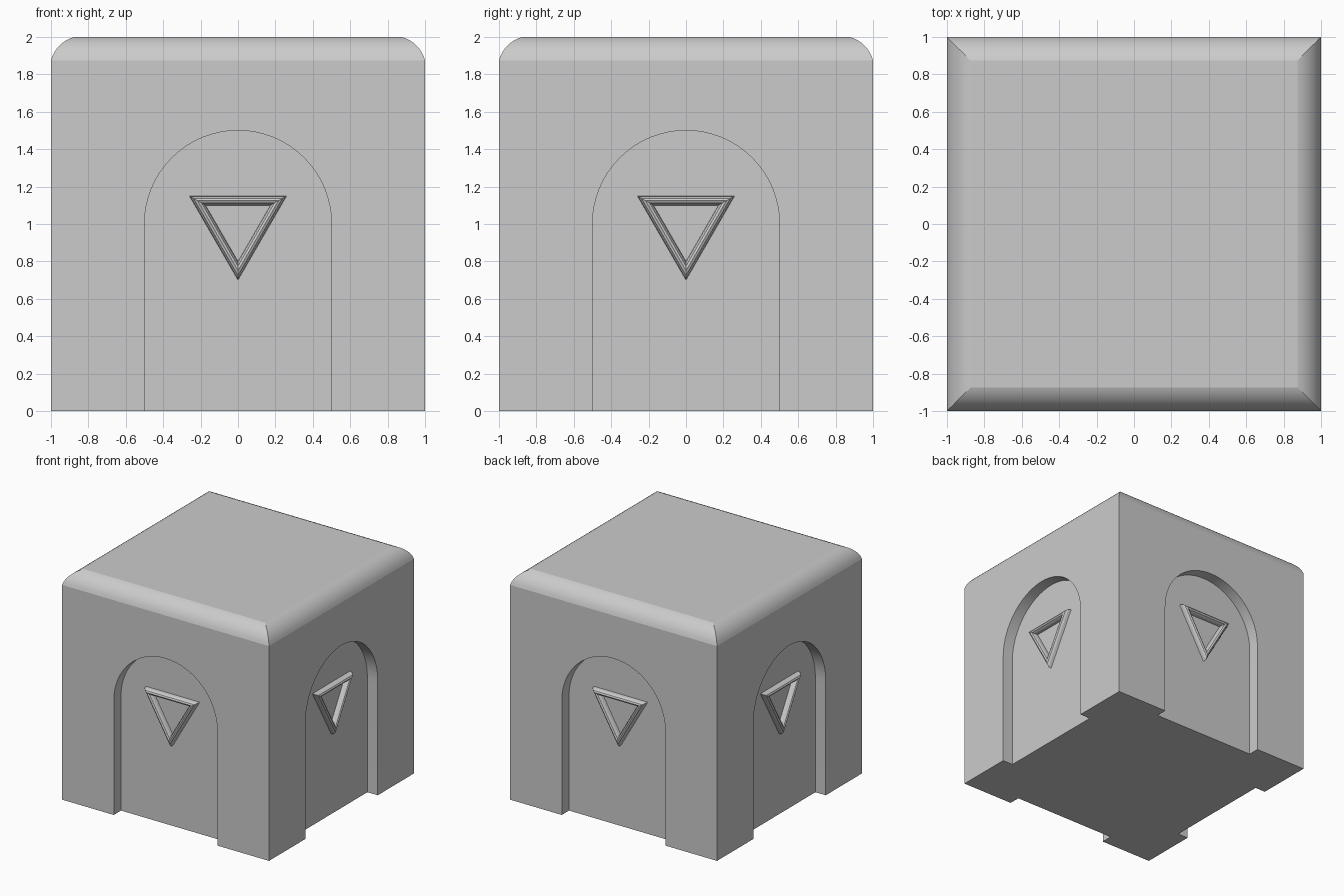
import bpy, bmesh, math
from mathutils import Matrix, Vector

if "Cube" in bpy.data.objects:
    bpy.data.objects.remove(bpy.data.objects["Cube"])


def add_mesh(name, bm):
    bmesh.ops.recalc_face_normals(bm, faces=bm.faces)
    mesh = bpy.data.meshes.new(name)
    bm.to_mesh(mesh)
    bm.free()
    obj = bpy.data.objects.new(name, mesh)
    bpy.context.collection.objects.link(obj)
    return obj


def skin(bm, rings):
    """Join equally long closed rings of points and cap both ends."""
    loops = [[bm.verts.new(p) for p in ring] for ring in rings]
    n = len(loops[0])
    for a, b in zip(loops, loops[1:]):
        for i in range(n):
            j = (i + 1) % n
            bm.faces.new((a[i], a[j], b[j], b[i]))
    bm.faces.new(loops[0][::-1])
    bm.faces.new(loops[-1])


# Block: square rings with a shallow rounded, mitred top edge
EDGE = 0.125
radius = EDGE * math.sqrt(2)
start = math.radians(15)
cx, cz = 1 - radius * math.cos(start), 2 - EDGE - radius * math.sin(start)
profile = [(1, 0)]
for i in range(9):
    a = start + math.radians(60) * i / 8
    profile.append((cx + radius * math.cos(a), cz + radius * math.sin(a)))
bm = bmesh.new()
skin(bm, [[(-h, -h, z), (h, -h, z), (h, h, z), (-h, h, z)] for h, z in profile])
block = add_mesh("block", bm)

# Arched recess cutter: one prism per side
arch = [(0.5, -0.1)]
arch += [(0.5 * math.cos(math.pi * i / 32), 1 + 0.5 * math.sin(math.pi * i / 32)) for i in range(33)]
arch.append((-0.5, -0.1))
bm = bmesh.new()
for k in range(4):
    rot = Matrix.Rotation(k * math.pi / 2, 3, 'Z')
    skin(bm, [[rot @ Vector((x, y, z)) for x, z in arch] for y in (-1.1, -0.9)])
cutter = add_mesh("arch_cutter", bm)
cutter.hide_render = True

mod = block.modifiers.new("arched_recesses", 'BOOLEAN')
mod.operation = 'DIFFERENCE'
mod.solver = 'EXACT'
mod.object = cutter
bpy.context.view_layer.objects.active = block
block.select_set(True)
bpy.ops.object.modifier_apply(modifier=mod.name)
bpy.data.objects.remove(cutter)
bpy.ops.object.shade_smooth_by_angle(angle=math.radians(12))

# Triangular frames, half sunk into each recess, point down
for k, side in enumerate(("right", "back", "left", "front")):
    a = k * math.pi / 2
    bpy.ops.mesh.primitive_torus_add(
        major_segments=3, minor_segments=12, major_radius=0.25, minor_radius=0.05,
        location=(0.9 * math.cos(a), 0.9 * math.sin(a), 1),
        rotation=(0, math.pi / 2, a))
    bpy.context.object.name = "triangle_frame_" + side
